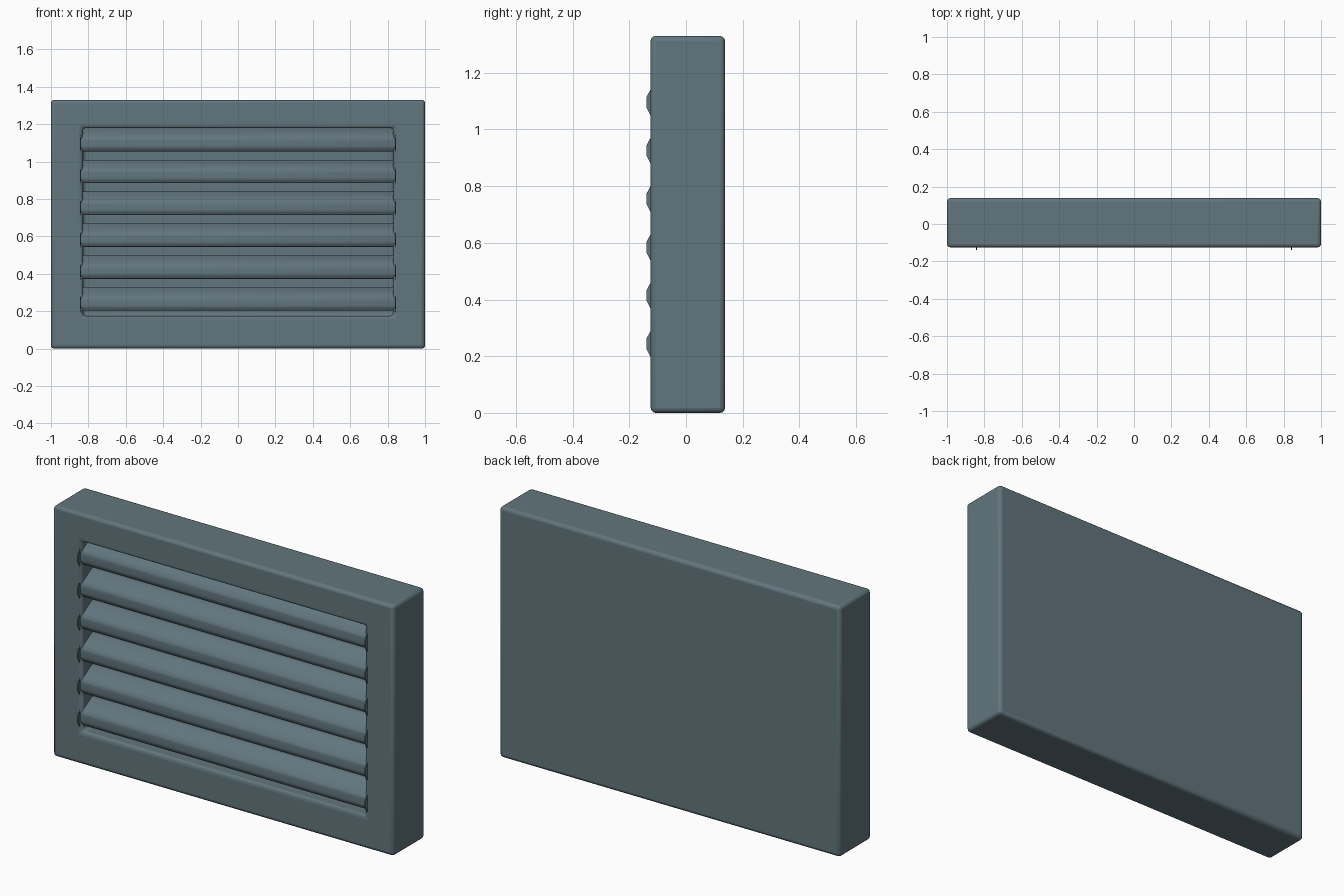
import bpy, bmesh, math

cube = bpy.data.objects.get("Cube")
if cube:
    bpy.data.objects.remove(cube, do_unlink=True)

paint = bpy.data.materials.new("slate_grey")
colour = (0.12, 0.18, 0.205, 1)
paint.use_nodes = True
paint.diffuse_color = colour
paint.node_tree.nodes["Principled BSDF"].inputs["Base Color"].default_value = colour

FRONT, BACK = -0.125, 0.138
HEIGHT = 1.33
HOLE_X, HOLE_LOW, HOLE_HIGH, HOLE_BACK = 0.83, 0.175, 1.18, 0.0


def add_object(name, bm):
    bmesh.ops.recalc_face_normals(bm, faces=bm.faces)
    mesh = bpy.data.meshes.new(name)
    bm.to_mesh(mesh)
    bm.free()
    mesh.materials.append(paint)
    obj = bpy.data.objects.new(name, mesh)
    bpy.context.collection.objects.link(obj)
    return obj


def soften(obj, width=0, segments=3):
    if width:
        bevel = obj.modifiers.new("rounded_edges", 'BEVEL')
        bevel.width = width
        bevel.segments = segments
        bevel.limit_method = 'ANGLE'
        bevel.angle_limit = math.radians(25)
    bpy.ops.object.select_all(action='DESELECT')
    obj.select_set(True)
    bpy.context.view_layer.objects.active = obj
    bpy.ops.object.shade_smooth_by_angle(angle=math.radians(40))


def extrude_profile(name, points, x0, x1):
    """Sweep a (y, z) outline along x."""
    bm = bmesh.new()
    face = bm.faces.new([bm.verts.new((x0, y, z)) for y, z in points])
    new = bmesh.ops.extrude_face_region(bm, geom=[face])["geom"]
    bmesh.ops.translate(bm, vec=(x1 - x0, 0, 0),
                        verts=[v for v in new if isinstance(v, bmesh.types.BMVert)])
    return add_object(name, bm)


# Frame: a block with a rectangular recess pushed into its front
bm = bmesh.new()
bmesh.ops.create_cube(bm, size=1)
for v in bm.verts:
    v.co = (v.co.x * 2, BACK if v.co.y > 0 else FRONT, HEIGHT if v.co.z > 0 else 0)
bm.faces.ensure_lookup_table()
front = min(bm.faces, key=lambda f: f.calc_center_median().y)
bmesh.ops.inset_region(bm, faces=[front], thickness=0.1)
for v in front.verts:
    v.co.x = math.copysign(HOLE_X, v.co.x)
    v.co.z = HOLE_HIGH if v.co.z > HEIGHT / 2 else HOLE_LOW
floor = bmesh.ops.extrude_face_region(bm, geom=[front])["geom"]
bmesh.ops.delete(bm, geom=[front], context='FACES_ONLY')
for v in floor:
    if isinstance(v, bmesh.types.BMVert):
        v.co.y = HOLE_BACK
frame = add_object("frame", bm)
soften(frame, 0.018)

# Louvres: sloping slats with a rounded front lip and a small raised end cap
SLAT = [(-0.123, -0.02), (-0.123, 0.025), (-0.108, 0.046), (-0.04, 0.085),
        (0.01, 0.085), (0.01, 0.03), (-0.06, -0.01), (-0.108, -0.043)]
CAP = [(-0.139, -0.018), (-0.139, 0.02), (-0.125, 0.046), (-0.1, 0.046),
       (-0.1, -0.046), (-0.125, -0.046)]
for i in range(6):
    z = 0.243 + i * 0.1705
    slat = extrude_profile("slat_%d" % (i + 1), [(y, z + h) for y, h in SLAT], -0.842, 0.842)
    soften(slat, 0.007, 2)
    for side, name in ((1, "left"), (-1, "right")):
        cap = extrude_profile("slat_%d_%s_cap" % (i + 1, name),
                              [(y, z + h) for y, h in CAP], side * 0.84, side * 0.846)
        soften(cap)
